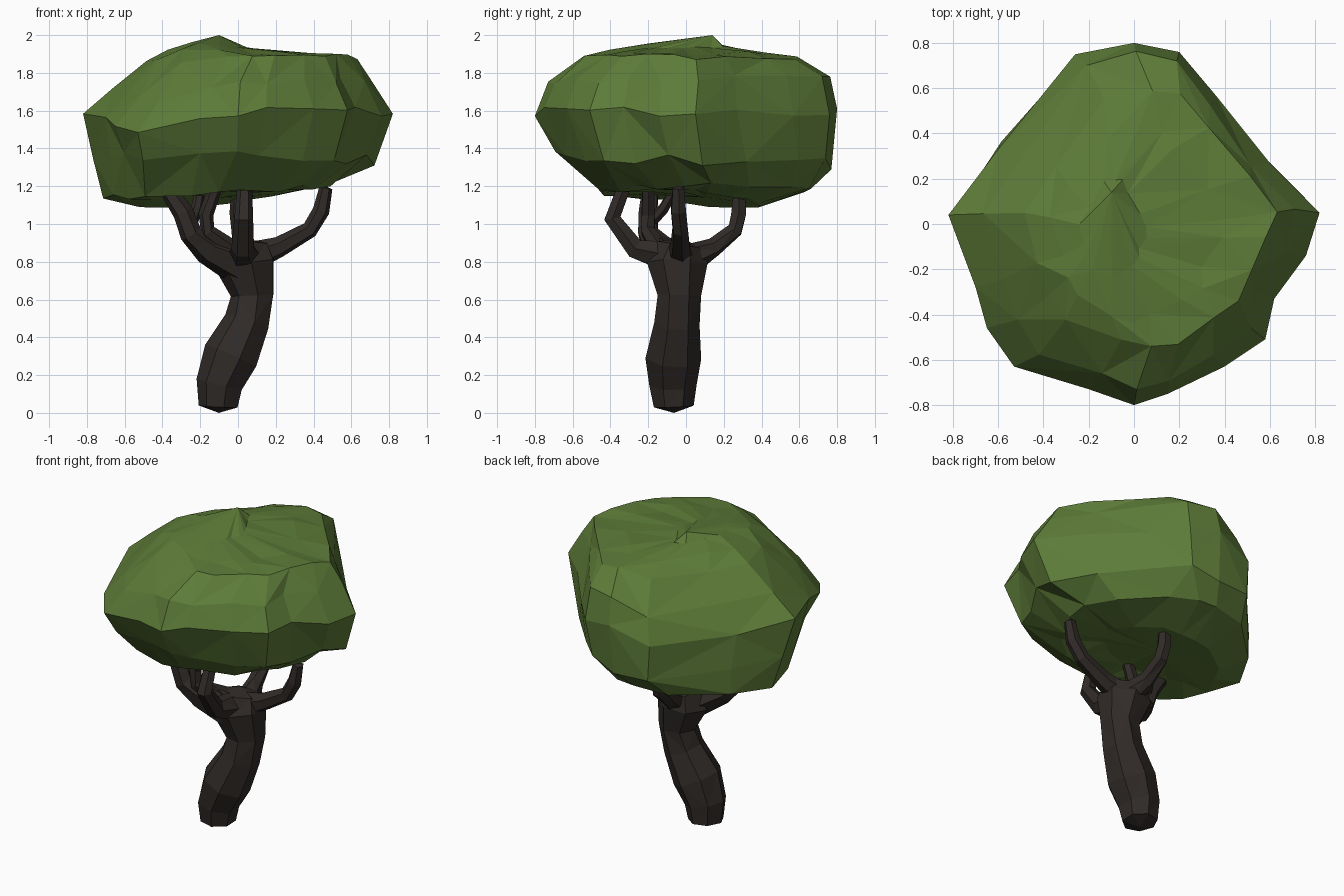
import bpy, bmesh, random
from math import cos, sin, tau, atan2
from mathutils import Vector

if "Cube" in bpy.data.objects:
    bpy.data.objects.remove(bpy.data.objects["Cube"])

random.seed(4)


def material(name, color):
    m = bpy.data.materials.new(name)
    m.diffuse_color = (*color, 1)
    m.use_nodes = True
    m.node_tree.nodes["Principled BSDF"].inputs["Base Color"].default_value = m.diffuse_color
    return m


def finish(bm, name, mat):
    bmesh.ops.recalc_face_normals(bm, faces=bm.faces)
    me = bpy.data.meshes.new(name)
    bm.to_mesh(me)
    bm.free()
    me.materials.append(mat)
    ob = bpy.data.objects.new(name, me)
    bpy.context.collection.objects.link(ob)
    return ob


def loft(rings, start, end):
    """Skin equal-length rings of points, closing each end with a fan."""
    bm = bmesh.new()
    vs = [[bm.verts.new(p) for p in r] for r in rings]
    n = len(vs[0])
    for k, (a, b) in enumerate(zip(vs, vs[1:])):
        for i in range(n):
            j = (i + 1) % n
            if (i + k) % 2:
                bm.faces.new((a[i], a[j], b[j]))
                bm.faces.new((a[i], b[j], b[i]))
            else:
                bm.faces.new((a[i], a[j], b[i]))
                bm.faces.new((a[j], b[j], b[i]))
    for ring, tip in ((vs[0], start), (vs[-1], end)):
        c = bm.verts.new(tip)
        for i in range(n):
            bm.faces.new((ring[i], ring[(i + 1) % n], c))
    return bm


def tube(name, path, mat, sides=6, cap=0.01):
    """Faceted limb through (x, y, z, radius) points."""
    pts = [Vector(p[:3]) for p in path]
    rings = []
    for i, p in enumerate(pts):
        d = (pts[min(i + 1, len(pts) - 1)] - pts[max(i - 1, 0)]).normalized()
        u = d.cross(Vector((0, 1, 0.2))).normalized()
        v = d.cross(u)
        r = path[i][3]
        rings.append([p + r * (u * cos(tau * k / sides) + v * sin(tau * k / sides))
                      for k in range(sides)])
    down = (pts[0] - pts[1]).normalized() * cap
    up = (pts[-1] - pts[-2]).normalized() * cap
    return finish(loft(rings, pts[0] + down, pts[-1] + up), name, mat)


bark = material("bark", (0.03, 0.024, 0.021))
leaf = material("leaf", (0.11, 0.20, 0.04))

# Crooked trunk, flaring where the limbs start
tube("trunk", [(-0.10, -0.065, 0.035, 0.108), (-0.095, -0.07, 0.15, 0.128),
               (-0.035, -0.07, 0.30, 0.152), (0.05, -0.05, 0.48, 0.124),
               (0.08, -0.035, 0.62, 0.118), (0.04, -0.045, 0.79, 0.165),
               (0.04, -0.03, 0.89, 0.125)], bark, 7, 0.035)

# Limbs holding the crown
limbs = {
    "right_limb": [(0.08, -0.03, 0.83, 0.08), (0.22, -0.03, 0.88, 0.055),
                   (0.38, -0.03, 0.97, 0.045), (0.44, -0.04, 1.07, 0.045), (0.465, -0.04, 1.19, 0.035)],
    "front_limb": [(0.03, -0.10, 0.83, 0.09), (0.025, -0.27, 0.87, 0.06),
                   (0.03, -0.39, 1.03, 0.05), (0.035, -0.33, 1.19, 0.04)],
    "back_limb": [(0.05, 0.03, 0.82, 0.08), (0.02, 0.15, 0.88, 0.05),
                  (0.01, 0.26, 0.97, 0.045), (0.0, 0.28, 1.06, 0.045), (0.0, 0.28, 1.18, 0.035)],
    "left_limb": [(0.0, -0.08, 0.80, 0.12), (-0.16, -0.15, 0.87, 0.085),
                  (-0.25, -0.2, 0.95, 0.06), (-0.29, -0.2, 1.06, 0.055), (-0.37, -0.19, 1.18, 0.045)],
    "inner_left_limb": [(-0.02, -0.14, 0.86, 0.05), (-0.16, -0.2, 0.96, 0.042),
                        (-0.17, -0.2, 1.05, 0.04), (-0.12, -0.2, 1.19, 0.035)],
    "left_twig": [(-0.25, -0.2, 1.0, 0.035), (-0.22, -0.12, 1.08, 0.03), (-0.2, -0.06, 1.18, 0.025)],
}
for name, path in limbs.items():
    tube(name, path, bark)

# Crown: plan outline scaled to different extents at each height
outline = [(0, .80), (.2, .76), (.36, .57), (.6, .27), (.82, .05), (.76, -.14),
           (.62, -.33), (.58, -.51), (.4, -.63), (.15, -.75), (0, -.80), (-.2, -.73),
           (-.53, -.63), (-.65, -.46), (-.7, -.28), (-.82, .04), (-.6, .33), (-.26, .75)]
# height, x range, y range, tilt along x and y, droop of left corners, roundness, plan and height jitter
levels = [(1.16, -.52, .25, -.20, .40, .09, -.12, 0, .6, .01, .01),
          (1.18, -.71, .51, -.46, .67, .05, .02, 0, .6, .015, .015),
          (1.34, -.77, .73, -.69, .78, .0, -.03, 0, .2, .015, .03),
          (1.60, -.82, .82, -.80, .80, .0, .0, -.28, 0, .0, .03),
          (1.76, -.67, .71, -.74, .76, .02, .0, -.4, 0, .015, .025),
          (1.88, -.50, .64, -.55, .60, .01, -.01, -.3, .1, .02, .015),
          (1.91, -.38, .40, -.42, .42, -.03, .0, 0, .2, .02, .01),
          (1.935, -.24, .06, -.24, .20, -.1, .0, 0, 0, .01, .005)]
rings = []
for z, x0, x1, y0, y1, tx, ty, droop, rnd, jit, jz in levels:
    ring = []
    for x, y in outline:
        ang = atan2(y / 0.80, x / 0.82)
        ux = x / 0.82 * (1 - rnd) + cos(ang) * rnd
        uy = y / 0.80 * (1 - rnd) + sin(ang) * rnd
        px = (x0 + x1) / 2 + ux * (x1 - x0) / 2
        py = (y0 + y1) / 2 + uy * (y1 - y0) / 2
        a, b, c = (random.uniform(-1, 1) for _ in range(3))
        ring.append((px + jit * a, py + jit * b,
                     z + tx * px + ty * py + droop * max(0, -px) * abs(py) + jz * c))
    rings.append(ring)
finish(loft(rings, (-0.1, 0.1, 1.14), (-0.1, 0.14, 2.0)), "crown", leaf)
